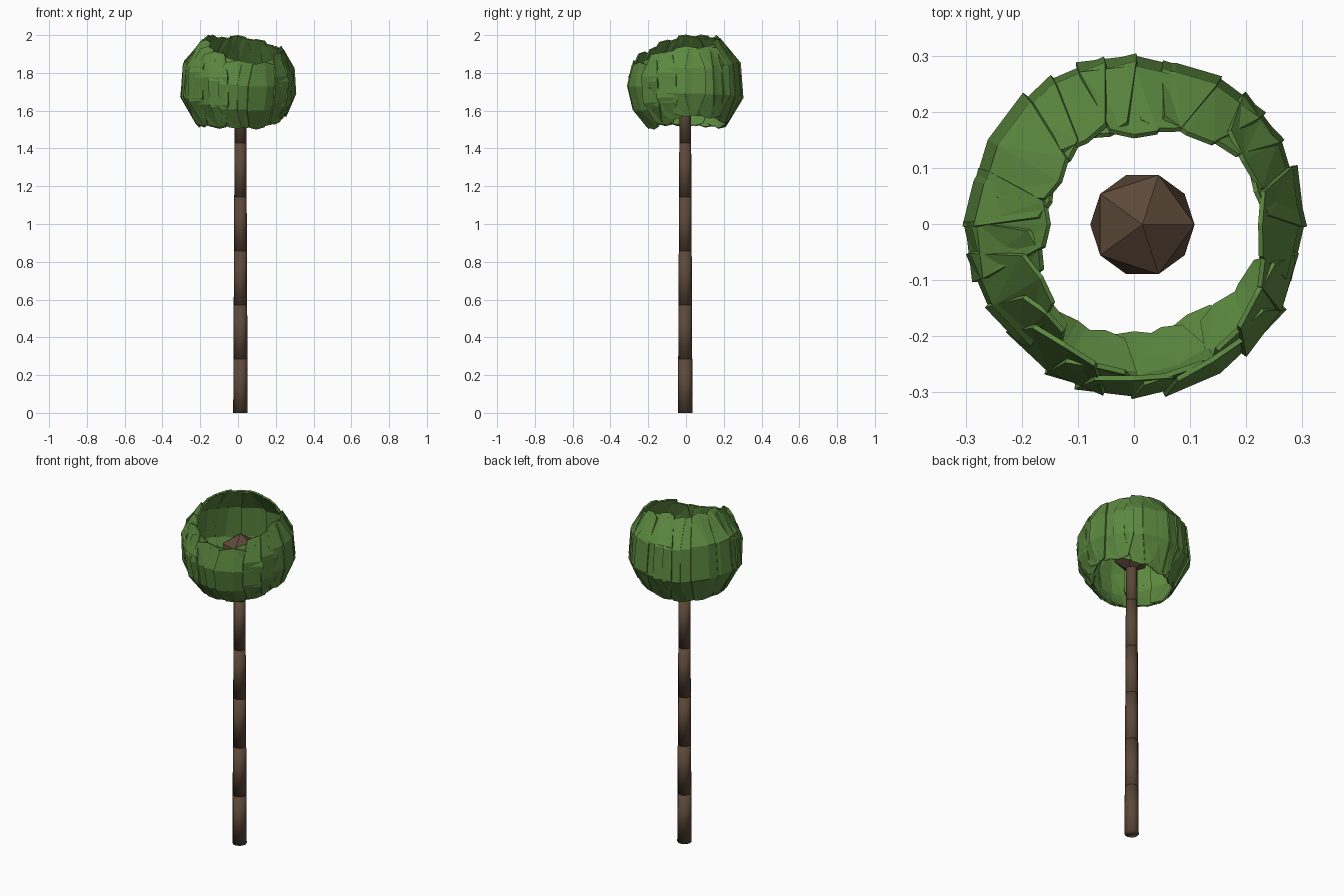
import bpy, bmesh, math, random
from mathutils import Vector

if "Cube" in bpy.data.objects:
    bpy.data.objects.remove(bpy.data.objects["Cube"])

random.seed(7)

def material(name, rgb):
    m = bpy.data.materials.new(name)
    m.diffuse_color = (*rgb, 1)
    m.use_nodes = True
    m.node_tree.nodes["Principled BSDF"].inputs["Base Color"].default_value = m.diffuse_color
    return m

BARK = material("bark brown", (0.107, 0.066, 0.040))
LEAF = material("leaf green", (0.105, 0.245, 0.050))
CX, CY = 0.013, -0.004       # trunk axis
CENTRE = Vector((0, 0, 1.738))  # canopy centre

def add_object(name, bm, mat, smooth=False):
    bmesh.ops.recalc_face_normals(bm, faces=bm.faces)
    me = bpy.data.meshes.new(name)
    bm.to_mesh(me)
    bm.free()
    me.materials.append(mat)
    for p in me.polygons:
        p.use_smooth = smooth
    ob = bpy.data.objects.new(name, me)
    bpy.context.collection.objects.link(ob)
    return ob

# Trunk: six stacked, slightly tapered drums
SEG = 0.286
for i in range(6):
    bm = bmesh.new()
    r = 0.0385 - 0.0014 * i
    bmesh.ops.create_cone(bm, cap_ends=True, segments=12, radius1=r, radius2=r - 0.0014, depth=SEG)
    bmesh.ops.translate(bm, verts=bm.verts, vec=(CX, CY, SEG * (i + 0.5)))
    add_object(f"trunk_segment_{i + 1}", bm, BARK, smooth=True)

# Faceted knob at the trunk top
bm = bmesh.new()
bmesh.ops.create_icosphere(bm, subdivisions=1, radius=0.104)
bmesh.ops.translate(bm, verts=bm.verts, vec=(0.015, -0.001, 1.715))
add_object("trunk_knob", bm, BARK)

# Canopy rim: angle from the top pole and from the bottom pole, every 30 degrees from +x
RIM = [(48, 56), (48, 54), (38, 48), (31, 42), (34, 40), (30, 42),
       (30, 42), (39, 44), (55, 42), (65, 40), (67, 39), (56, 46)]

def leaf(name, az, half, top, bottom, radius, twist):
    """Coarse curved leaf plate on a sphere, narrowed at its ends and twisted about its midrib."""
    bm = bmesh.new()
    rows = []
    widths = (0.72, 1.0, 1.0, 0.66)
    for j, w in enumerate(widths):
        th = math.radians(top + (180 - bottom - top) * j / 3)
        row = []
        for u in (-1, 0, 1):
            a = math.radians(az + u * half * w)
            rr = radius + twist * u * (1 - 0.6 * (j in (0, 3)))
            t = th
            if u and j in (0, 3):      # round off the leaf ends
                t += math.radians(3 if j == 0 else -3)
            d = Vector((math.sin(t) * math.cos(a), math.sin(t) * math.sin(a), math.cos(t)))
            row.append(bm.verts.new(CENTRE + d * rr))
        rows.append(row)
    # triangles slant towards the midrib so each leaf shows folded facets
    for r0, r1 in zip(rows, rows[1:]):
        bm.faces.new((r0[0], r1[0], r1[1]))
        bm.faces.new((r0[0], r1[1], r0[1]))
        bm.faces.new((r0[1], r1[1], r1[2]))
        bm.faces.new((r0[1], r1[2], r0[2]))
    ob = add_object(name, bm, LEAF)
    mod = ob.modifiers.new("thickness", 'SOLIDIFY')
    mod.thickness = 0.009
    mod.offset = 0

# Two rings of leaves that cross through each other
for i in range(12):
    top, bottom = RIM[i]
    leaf(f"outer_leaf_{i + 1}", 30 * i, 20, top, bottom, 0.303, random.choice((-0.006, 0.006)))
    t2, b2 = RIM[(i + 1) % 12]
    leaf(f"between_leaf_{i + 1}", 30 * i + 15, 16, (top + t2) / 2 + 1, (bottom + b2) / 2 + 1,
         0.298, random.choice((-0.010, 0.010)))
